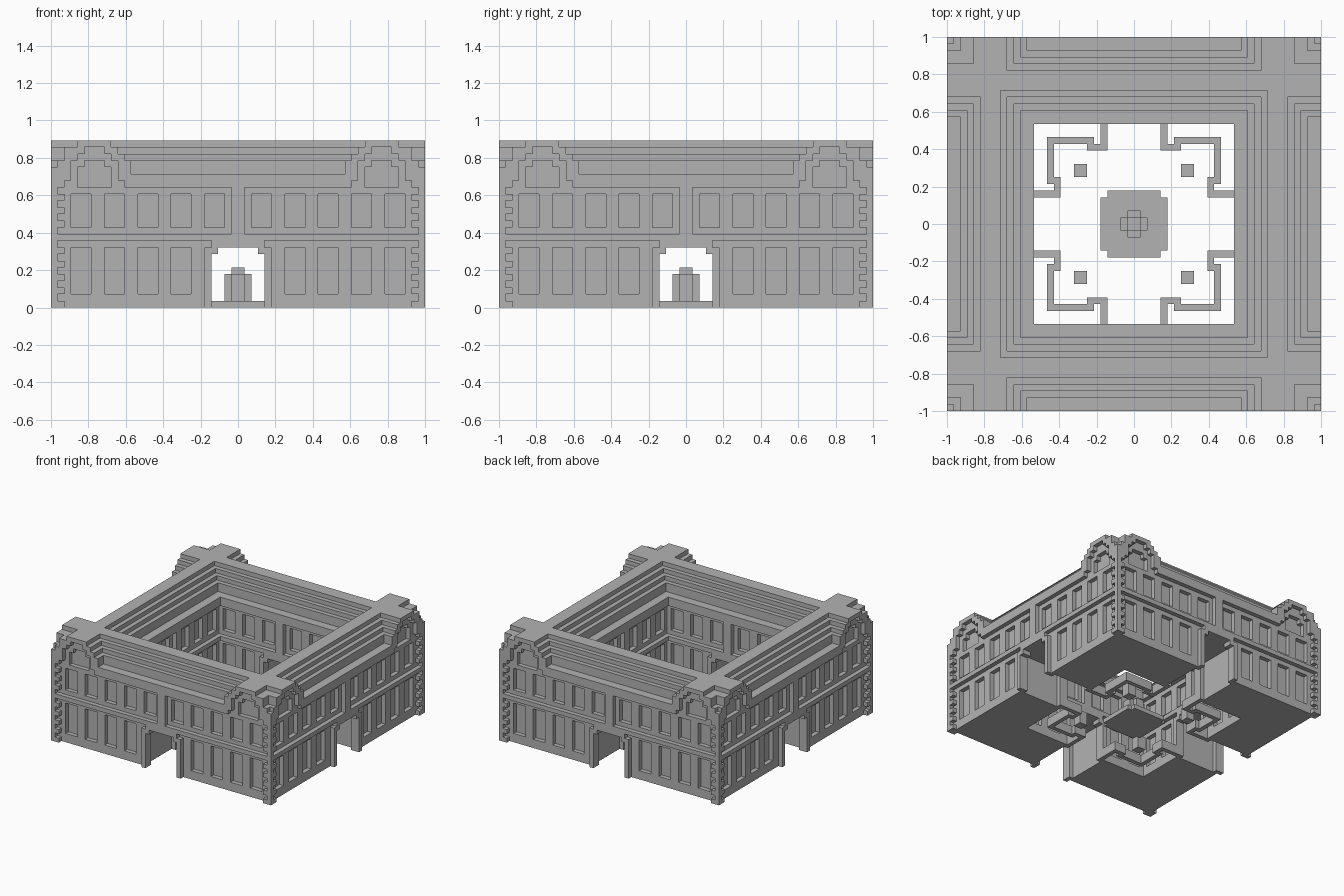
import bpy
import bmesh
from mathutils import Matrix, Vector

cube = bpy.data.objects.get("Cube")
if cube:
    bpy.data.objects.remove(cube, do_unlink=True)

UNIT = 1 / 28          # one building block
MID = 43               # outer depth + matching courtyard depth

stone = bpy.data.materials.new("grey stone")
stone.use_nodes = True
stone.diffuse_color = (0.45, 0.45, 0.45, 1)
stone.node_tree.nodes["Principled BSDF"].inputs["Base Color"].default_value = (0.45, 0.45, 0.45, 1)


def build(name, boxes, turns=4):
    """Make one object from boxes (u0, u1, depth0, depth1, z0, z1), repeated on each side."""
    bm = bmesh.new()
    for turn in range(turns):
        spin = Matrix.Rotation(turn * 1.5707963268, 4, 'Z')
        for u0, u1, v0, v1, z0, z1 in boxes:
            centre = Vector(((u0 + u1) / 2, -(v0 + v1) / 2, (z0 + z1) / 2)) * UNIT
            size = Vector((abs(u1 - u0), abs(v1 - v0), z1 - z0)) * UNIT
            bmesh.ops.create_cube(bm, size=1, matrix=spin @ Matrix.Translation(centre) @ Matrix.Diagonal(size.to_4d()))
    mesh = bpy.data.meshes.new(name)
    bm.to_mesh(mesh)
    bm.free()
    mesh.materials.append(stone)
    obj = bpy.data.objects.new(name, mesh)
    bpy.context.collection.objects.link(obj)
    return obj


def mirror(boxes):
    return boxes + [(-b, -a, *rest) for a, b, *rest in boxes]


def inward(boxes):
    """Reflect outer details onto the courtyard side."""
    return [(a, b, MID - d, MID - c, e, f) for a, b, c, d, e, f in boxes]


def pierced(u0, u1, z0, z1, sill, head, starts):
    """A wall skin with a row of window recesses."""
    boxes = [(u0, u1, 26, 27, z0, sill), (u0, u1, 26, 27, head, z1)]
    left = u0
    for s in starts:
        boxes.append((left, s, 26, 27, sill, head))
        left = s + 3
    if left < u1:
        boxes.append((left, u1, 26, 27, sill, head))
    return boxes


# Solid wings, with a passage through the middle of each side
build("wings", mirror([(5, 26, 17, 26, 0, 9)]) + [(-26, 26, 17, 26, 9, 18)])

# Wall skins around the windows
build("outer_lower_walls", mirror(pierced(5, 27, 0, 10, 2, 9, (7, 12, 17, 22))))
build("outer_upper_walls", mirror(pierced(0, 27, 11, 18, 12, 17, (2, 7, 12, 17, 22))))
build("courtyard_lower_walls", mirror(inward(pierced(5, 17, 0, 10, 2, 9, (7, 12)))))
build("courtyard_upper_walls", mirror(inward(pierced(0, 17, 11, 18, 12, 17, (2, 7, 12)))))

# Gate surrounds, middle cornice and central pilaster
gate = mirror([(4, 5, 26, 28, 0, 9), (3, 4, 26, 28, 8, 9)]) + [(-5, 5, 26, 27, 9, 10), (-4, 4, 26, 28, 9, 10)]
pilaster = [(-1, 1, 26, 28, 11, 18)]
build("gates", gate + inward(gate))
build("middle_cornices", [(-27, 27, 26, 28, 10, 11)] + inward([(-16, 16, 26, 28, 10, 11)]))
build("pilasters", pilaster + inward(pilaster))

# Corner posts with toothed stones
teeth = [(26, 27, 27, 28, z, z + 1) for z in (0, 2, 4, 6, 8, 12, 14, 16)]
build("corner_posts", [(27, 28, 27, 28, 0, 21)])
build("corner_teeth", mirror(teeth))

# Upper cornices and stepped roof
build("upper_cornices", [(-16, 16, 26, 28, 18, 20)] + inward([(-17, 17, 26, 28, 18, 20)]))
build("stepped_roof", [(-hi, hi, lo, hi, z0, z1) for lo, hi, z0, z1 in
                       ((17, 26, 18, 22), (18, 25, 22, 23), (19, 24, 23, 24), (20, 23, 24, 25))])

# Corner gables: z range, outer edges, frame inner edges, niche edges
rows = ((18, 19, 16, 27, 17, 26, 19, 24),
        (19, 20, 16, 27, 18, 25, 19, 24),
        (20, 21, 16, 27, 18, 25, 19, 24),
        (21, 22, 16, 27, 18, 25, 20, 23),
        (22, 23, 17, 26, 19, 24, 21, 21),
        (23, 24, 18, 26, 20, 23, 21, 21),
        (24, 25, 19, 24, 21, 21, 21, 21))
bodies, skins, frames = [], [], []
for z0, z1, a, d, b, c, m, n in rows:
    bodies.append((a, min(d, 26), 21, 26, z0, z1))
    skins += [(a, m, 26, 27, z0, z1), (n, d, 26, 27, z0, z1)]
    frames += [(a, b, 27, 28, z0, z1), (c, d, 27, 28, z0, z1)]
build("gable_bodies", mirror(bodies))
build("gable_walls", mirror(skins))
build("gable_frames", mirror(frames))

# Courtyard hedges, garden pillars and fountain
hedge = [(4, 5, 11, 15, 0, 2), (5, 7, 11, 12, 0, 2), (6, 13, 12, 13, 0, 2),
         (12, 13, 6, 12, 0, 2), (11, 12, 4, 7, 0, 2), (12, 15, 4, 5, 0, 2)]
build("hedges", hedge)
build("garden_pillars", [(7, 9, 7, 9, 0, 3)])
build("fountain_base", [(-5, 5, -4, 4, 0, 1), (-4, 4, -5, 5, 0, 1)], 1)
build("fountain", [(-2, 2, -1, 1, 1, 5), (-1, 1, -2, 2, 1, 5), (-1, 1, -1, 1, 5, 6)], 1)
